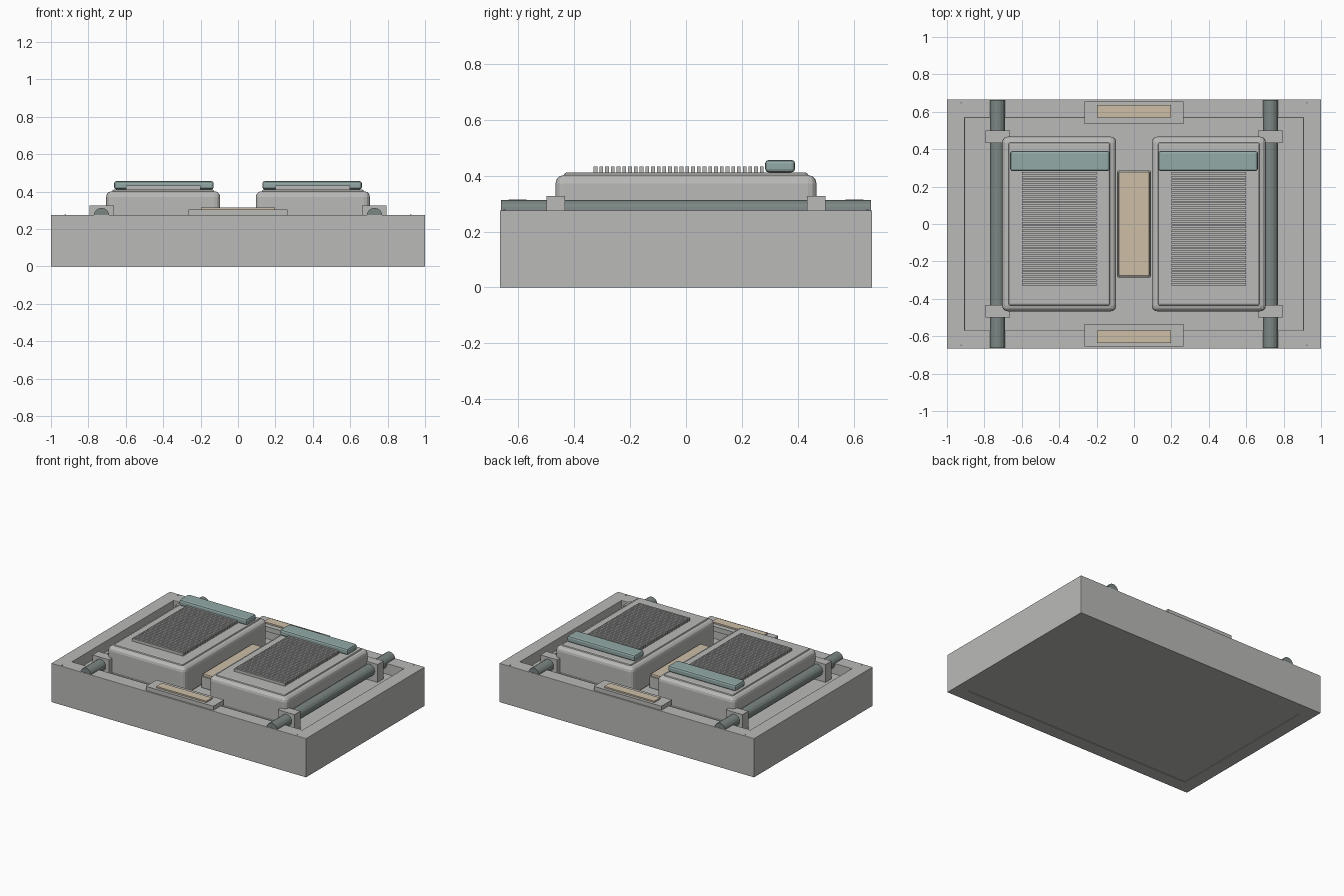
import bpy
import bmesh
import math
from mathutils import Vector

old = bpy.data.objects.get("Cube")
if old:
    bpy.data.objects.remove(old, do_unlink=True)


def material(name, rgb):
    mat = bpy.data.materials.new(name)
    mat.use_nodes = True
    mat.diffuse_color = (*rgb, 1)
    mat.node_tree.nodes["Principled BSDF"].inputs["Base Color"].default_value = (*rgb, 1)
    return mat


GREY = material("warm grey", (0.49, 0.49, 0.48))
TEAL = material("muted teal", (0.29, 0.40, 0.385))
DARK = material("dark teal grey", (0.20, 0.24, 0.23))
CREAM = material("cream", (0.61, 0.52, 0.39))


def finish(name, bm, mat, bevel=0, segments=2):
    mesh = bpy.data.meshes.new(name)
    bm.to_mesh(mesh)
    bm.free()
    mesh.materials.append(mat)
    obj = bpy.data.objects.new(name, mesh)
    bpy.context.collection.objects.link(obj)
    if bevel:
        mod = obj.modifiers.new("Bevel", 'BEVEL')
        mod.width = bevel
        mod.segments = segments
        mod.limit_method = 'ANGLE'
    return obj


def add_box(bm, x, y, z):
    """Add a box given its (low, high) range on each axis."""
    verts = bmesh.ops.create_cube(bm, size=1)["verts"]
    for v in verts:
        v.co = Vector([(a + b) / 2 + c * (b - a) for (a, b), c in zip((x, y, z), v.co)])


def box(name, x, y, z, mat, bevel=0, segments=2):
    bm = bmesh.new()
    add_box(bm, sorted(x), sorted(y), z)
    return finish(name, bm, mat, bevel, segments)


# Tray with a recessed top and a shallow panel set into the underside
bm = bmesh.new()
add_box(bm, (-1, 1), (-0.665, 0.665), (0, 0.276))
for up, depth in ((1, 0.076), (-1, 0.004)):
    bm.faces.ensure_lookup_table()
    face = max(bm.faces, key=lambda f: f.calc_center_median().z * up)
    bmesh.ops.inset_region(bm, faces=[face], thickness=0.135)
    bmesh.ops.inset_region(bm, faces=[face], thickness=0.001, depth=-depth)
finish("tray", bm, GREY, 0.008)

# Central bar between the pods
box("bar_base", (-0.09, 0.09), (-0.285, 0.285), (0.2, 0.28), GREY, 0.006)
box("bar_pad", (-0.082, 0.082), (-0.278, 0.278), (0.28, 0.3), CREAM, 0.004)

# Front and back label plates
for name, s in (("front", -1), ("back", 1)):
    box(name + "_plate", (-0.265, 0.265), (s * 0.535, s * 0.655), (0.27, 0.305), GREY)
    box(name + "_pad", (-0.197, 0.197), (s * 0.57, s * 0.635), (0.305, 0.315), CREAM)

for side, s in (("left", 1), ("right", -1)):
    # Pod body with a stepped cap
    box(side + "_pod", (s * 0.095, s * 0.705), (-0.467, 0.467), (0.2, 0.402), GREY, 0.03, 3)
    box(side + "_pod_cap", (s * 0.128, s * 0.672), (-0.436, 0.436), (0.37, 0.412), GREY, 0.01)

    # Grille of narrow slats
    bm = bmesh.new()
    count, start, end = 30, -0.33, 0.285
    pitch = (end - start) / count
    for i in range(count):
        y = start + i * pitch
        add_box(bm, sorted((s * 0.2, s * 0.6)), (y, y + pitch * 0.65), (0.408, 0.432))
    finish(side + "_grille", bm, GREY)

    # Grip across the back of the pod
    box(side + "_grip", (s * 0.13, s * 0.662), (0.283, 0.39), (0.412, 0.456), TEAL, 0.012)

    # Side rail running the full depth
    bm = bmesh.new()
    bmesh.ops.create_cone(bm, cap_ends=True, segments=16, radius1=0.041,
                          radius2=0.041, depth=1.325)
    rail = finish(side + "_rail", bm, DARK)
    rail.rotation_euler.x = math.pi / 2
    rail.location = (s * 0.73, 0, 0.272)

    # Rail supports and corner pins
    for end_name, t in (("front", -1), ("back", 1)):
        box(f"{side}_{end_name}_support", (s * 0.662, s * 0.793),
            (t * 0.433, t * 0.499), (0.2, 0.327), GREY)
        box(f"{side}_{end_name}_pin", (s * 0.92, s * 0.928),
            (t * 0.645, t * 0.653), (0.27, 0.278), DARK)
